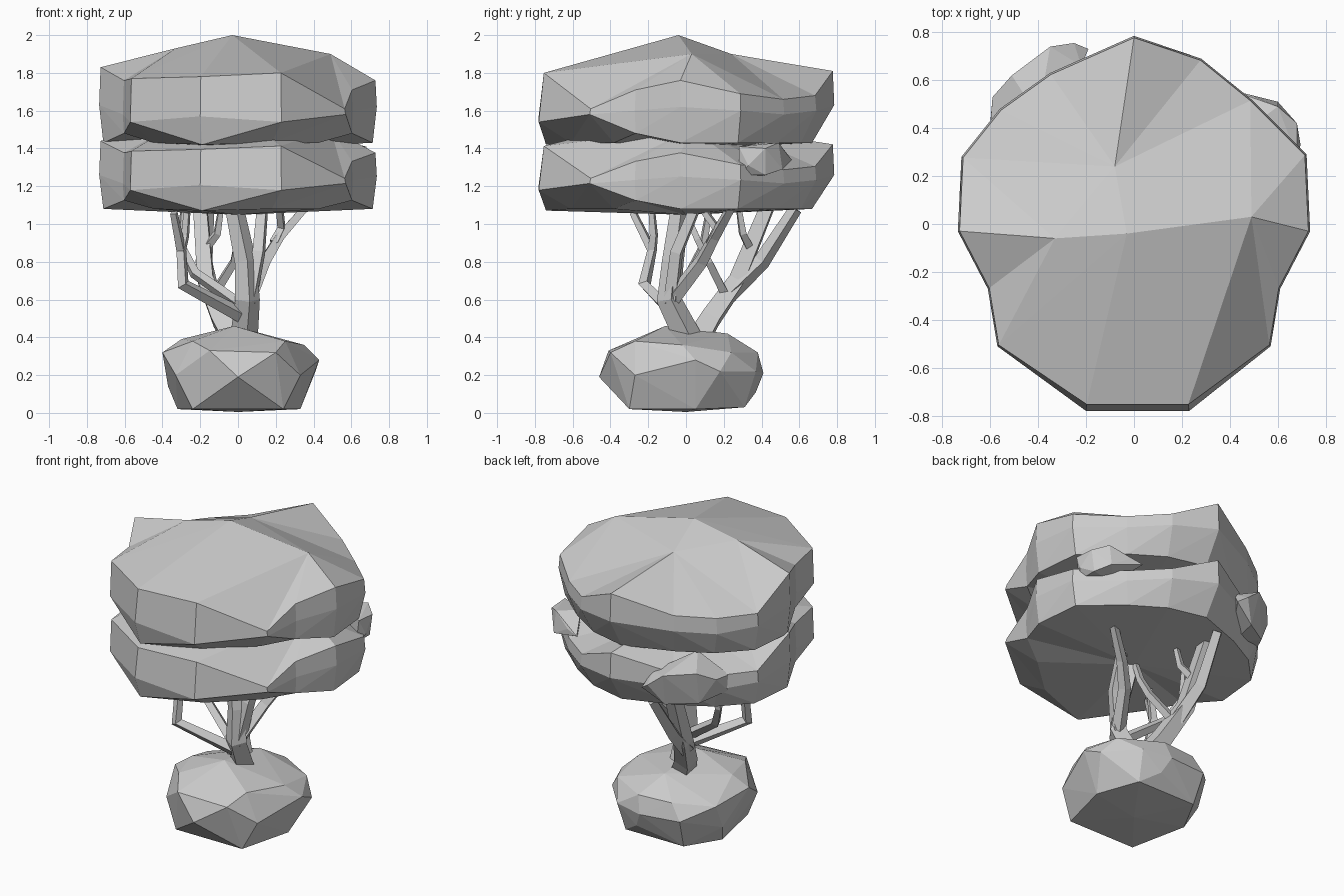
import bpy, bmesh
from mathutils import Vector


def finish(bm, name):
    bmesh.ops.recalc_face_normals(bm, faces=bm.faces)
    me = bpy.data.meshes.new(name)
    bm.to_mesh(me)
    bm.free()
    ob = bpy.data.objects.new(name, me)
    bpy.context.collection.objects.link(ob)
    return ob


def hull(name, pts):
    bm = bmesh.new()
    for p in pts:
        bm.verts.new(p)
    bmesh.ops.convex_hull(bm, input=bm.verts)
    junk = [v for v in bm.verts if not v.link_faces]
    bmesh.ops.delete(bm, geom=junk, context='VERTS')
    return finish(bm, name)


# Canopy columns: x, y, top z, middle z, bottom z, bottom inset, crown point
COLUMNS = [
    (-.20, -.78, 1.78, 1.57, 1.42, .95, 0),
    (.23, -.78, 1.80, 1.54, 1.43, .78, 0),
    (.57, -.51, 1.61, 1.58, 1.43, .75, 1),
    (.61, -.27, 1.71, 1.60, 1.48, .99, 1),
    (.735, -.03, 1.76, 1.62, 1.43, .97, 1),
    (.72, .29, 1.69, 1.60, 1.43, .95, 1),
    (.49, .52, 1.66, 1.58, 1.43, .92, 1),
    (.28, .69, 1.68, 1.60, 1.43, .88, 2),
    (0, .785, 1.81, 1.63, 1.43, .85, 2),
    (-.35, .63, 1.70, 1.60, 1.43, .88, 2),
    (-.56, .48, 1.68, 1.58, 1.43, .92, 2),
    (-.72, .28, 1.68, 1.60, 1.43, .95, 2),
    (-.735, -.03, 1.83, 1.63, 1.43, .97, 3),
    (-.61, -.27, 1.76, 1.58, 1.48, .99, 3),
    (-.57, -.51, 1.77, 1.54, 1.43, .78, 3),
]
CROWN = [(-.03, -.04, 2.0), (.49, .03, 1.9), (-.08, .24, 1.90), (-.33, -.06, 1.93)]


def canopy(name, base, squash):
    bm = bmesh.new()
    new = lambda x, y, z: bm.verts.new((x, y, base + (z - 1.43) * squash))
    top = [new(x * .985, y * .965, t) for x, y, t, m, b, s, k in COLUMNS[:2]]
    top += [new(x * .99, y * .99, t) for x, y, t, m, b, s, k in COLUMNS[2:]]
    mid = [new(x, y, m) for x, y, t, m, b, s, k in COLUMNS]
    bot = [new(x * s, y * s, b) for x, y, t, m, b, s, k in COLUMNS]
    crown = [new(*p) for p in CROWN]
    low = new(0, 0, 1.395)
    n = len(COLUMNS)
    for i in range(n):
        j = (i + 1) % n
        bm.faces.new((mid[i], mid[j], top[j], top[i]))
        # split the undercut so low corners keep full side faces
        if COLUMNS[i][5] >= COLUMNS[j][5]:
            bm.faces.new((bot[i], mid[j], mid[i]))
            bm.faces.new((bot[i], bot[j], mid[j]))
        else:
            bm.faces.new((bot[j], mid[j], mid[i]))
            bm.faces.new((bot[i], bot[j], mid[i]))
        bm.faces.new((low, bot[j], bot[i]))
        a, b = crown[COLUMNS[i][6]], crown[COLUMNS[j][6]]
        bm.faces.new((top[i], top[j], b))
        if a is not b:
            bm.faces.new((top[i], b, a))
    bm.faces.new((crown[0], crown[1], crown[2]))
    bm.faces.new((crown[0], crown[2], crown[3]))
    return finish(bm, name)


canopy("upper_canopy", 1.43, 1)
canopy("lower_canopy", 1.08, .9)

# Leaf clumps on the back corners of the lower layer
hull("left_leaf_clump", [
    (-.59, .53, 1.31), (-.51, .62, 1.36), (-.35, .74, 1.35), (-.25, .755, 1.27),
    (-.19, .73, 1.23), (-.60, .41, 1.30), (-.60, .42, 1.20), (-.50, .58, 1.15),
    (-.33, .69, 1.14), (-.40, .45, 1.42), (-.38, .45, 1.14), (-.22, .66, 1.32)])
hull("right_leaf_clump", [
    (.48, .54, 1.36), (.60, .49, 1.43), (.68, .42, 1.40), (.695, .33, 1.31),
    (.66, .42, 1.26), (.60, .51, 1.29), (.66, .28, 1.26), (.68, .28, 1.41),
    (.48, .40, 1.43), (.50, .40, 1.25), (.40, .56, 1.34)])

# Boulder at the foot
hull("base_rock", [
    (0, -.46, .19), (-.15, -.41, .33), (.20, -.40, .32), (-.24, -.30, .02), (.24, -.30, .02),
    (-.02, -.11, .46), (-.40, -.08, .32), (-.30, -.05, .39), (.35, -.02, .36), (.25, -.27, .38),
    (-.24, -.27, .38), (.43, .05, .28), (.41, .18, .22), (.33, .05, .02), (-.32, .08, .02),
    (-.37, .15, .14), (-.37, .22, .30), (.22, .31, .03), (-.20, .31, .03), (.10, .37, .11),
    (.05, .41, .21), (-.22, .38, .22), (.24, .37, .22), (0, .22, .42), (.08, .38, .32),
    (-.15, .36, .32), (.33, -.27, .20), (-.33, -.27, .20), (.33, .24, .32), (0, 0, .005)])


# Trunks and branches: tapered four sided tubes with flat faces
def branch(name, pts, r0, r1):
    cu = bpy.data.curves.new(name, 'CURVE')
    cu.dimensions = '3D'
    cu.bevel_depth = 1
    cu.bevel_resolution = 0
    cu.use_fill_caps = True
    sp = cu.splines.new('POLY')
    sp.use_smooth = False
    sp.points.add(len(pts) - 1)
    for i, p in enumerate(pts):
        sp.points[i].co = (*p, 1)
        sp.points[i].radius = r0 + (r1 - r0) * i / (len(pts) - 1)
    ob = bpy.data.objects.new(name, cu)
    bpy.context.collection.objects.link(ob)
    bpy.ops.object.select_all(action='DESELECT')
    ob.select_set(True)
    bpy.context.view_layer.objects.active = ob
    bpy.ops.object.convert(target='MESH')
    bpy.ops.object.shade_flat()


branch("back_trunk", [(-.02, .06, .38), (-.09, .13, .5), (-.17, .27, .7), (-.20, .43, 1.09)], .08, .05)
branch("back_fork", [(-.15, .22, .63), (-.18, .40, .80), (-.16, .58, 1.08)], .055, .035)
branch("back_twig", [(-.19, .35, .85), (-.11, .30, .95), (-.09, .28, 1.08)], .03, .018)
branch("front_trunk", [(.03, .02, .38), (.05, -.09, .6), (.04, -.07, .8), (-.02, -.03, 1.09)], .075, .05)
branch("right_branch", [(.05, -.09, .58), (.14, .08, .8), (.22, .15, .93), (.36, .24, 1.09)], .045, .026)
branch("right_fork", [(.19, .13, .9), (.23, .16, .98), (.22, .08, 1.09)], .03, .022)
branch("inner_branch", [(.06, -.08, .6), (.11, -.05, .85), (.13, .05, 1.09)], .045, .035)
branch("left_branch", [(.03, -.05, .51), (-.29, -.22, .68), (-.30, -.18, .86), (-.34, -.28, 1.06)], .042, .022)
branch("left_fork", [(-.30, -.18, .86), (-.28, -.17, .94), (-.27, -.18, 1.06)], .028, .02)
branch("left_inner_branch", [(.04, -.08, .55), (-.23, .02, .74), (-.30, .09, .88), (-.29, .12, 1.06)], .035, .02)
branch("cross_branch", [(-.12, .2, .64), (-.02, .12, .8), (.0, .06, .92), (-.01, .0, 1.06)], .03, .02)
